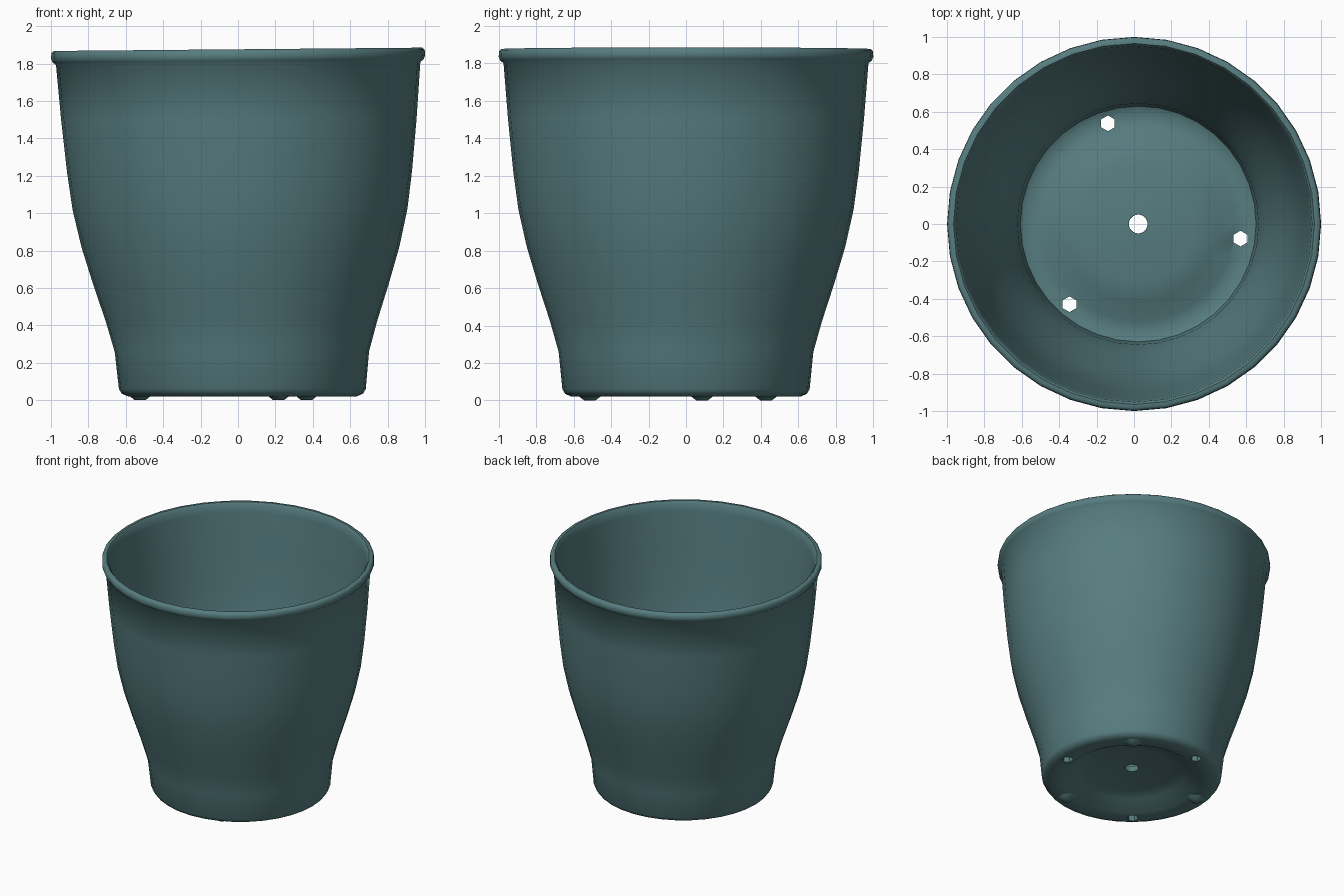
import bpy, bmesh
from math import cos, sin, radians, tau

if "Cube" in bpy.data.objects:
    bpy.data.objects.remove(bpy.data.objects["Cube"])

SEGMENTS = 36
HEIGHT = 1.88

# Single glazed colour
glaze = bpy.data.materials.new("dusty teal")
glaze.use_nodes = True
colour = (0.095, 0.205, 0.215, 1)
glaze.diffuse_color = colour
glaze.node_tree.nodes["Principled BSDF"].inputs["Base Color"].default_value = colour


def make_object(name, bm):
    bmesh.ops.recalc_face_normals(bm, faces=bm.faces)
    mesh = bpy.data.meshes.new(name)
    bm.to_mesh(mesh)
    bm.free()
    mesh.materials.append(glaze)
    obj = bpy.data.objects.new(name, mesh)
    bpy.context.collection.objects.link(obj)
    return obj


def lathe(name, profile):
    """Spin a closed (radius, z) outline with an open centre."""
    bm = bmesh.new()
    rings = [[bm.verts.new((r * cos(tau * i / SEGMENTS), r * sin(tau * i / SEGMENTS), z))
              for i in range(SEGMENTS)] for r, z in profile]
    for a, b in zip(rings, rings[1:] + rings[:1]):
        for i in range(SEGMENTS):
            j = (i + 1) % SEGMENTS
            bm.faces.new((a[i], a[j], b[j], b[i]))
    return make_object(name, bm)


def select_only(obj):
    bpy.ops.object.select_all(action="DESELECT")
    obj.select_set(True)
    bpy.context.view_layer.objects.active = obj


# Pot outline: raised underside, outer wall, rolled rim, inner wall, floor
outside = [(0.05, 0.12), (0.3, 0.11), (0.4, 0.09), (0.5, 0.025), (0.61, 0.02),
           (0.645, 0.035), (0.66, 0.06), (0.68, 0.26), (0.725, 0.42), (0.79, 0.62),
           (0.85, 0.82), (0.895, 1.02), (0.922, 1.22), (0.95, 1.5), (0.974, 1.8)]
rim = [(0.992, 1.815), (1.0, 1.835), (0.998, 1.865), (0.985, 1.876),
       (0.965, 1.876), (0.952, 1.86)]
inside = [(0.945, 1.8), (0.915, 1.5), (0.887, 1.22), (0.86, 1.02), (0.815, 0.82),
          (0.755, 0.62), (0.69, 0.42), (0.645, 0.26), (0.63, 0.085), (0.6, 0.07),
          (0.52, 0.075), (0.42, 0.135), (0.3, 0.155), (0.05, 0.165)]
pot = lathe("pot", outside + rim + inside)

# Slightly hand-made lean of the base and tilt of the rim
for v in pot.data.vertices:
    t = v.co.z / HEIGHT
    v.co.z += 0.009 * v.co.x * t
    v.co.x += 0.024 * (1 - t)

# Drainage holes around the floor
for angle in (106, 230, 352):
    bm = bmesh.new()
    bmesh.ops.create_cone(bm, cap_ends=True, segments=6, radius1=0.042,
                          radius2=0.042, depth=0.6)
    a = radians(angle)
    bmesh.ops.translate(bm, verts=bm.verts,
                        vec=(0.015 + 0.56 * cos(a), 0.56 * sin(a), 0.05))
    cutter = make_object("drain_cutter", bm)
    cutter.hide_render = True
    select_only(pot)
    cut = pot.modifiers.new("drain", "BOOLEAN")
    cut.operation = "DIFFERENCE"
    cut.solver = "EXACT"
    cut.object = cutter
    bpy.ops.object.modifier_apply(modifier=cut.name)
    bpy.data.objects.remove(cutter)

select_only(pot)
bpy.ops.object.shade_smooth_by_angle(angle=radians(50))

# Three low feet between the holes
for n, angle in enumerate((171, 291, 51)):
    bm = bmesh.new()
    bmesh.ops.create_cone(bm, cap_ends=True, segments=10, radius1=0.03,
                          radius2=0.07, depth=0.03)
    a = radians(angle)
    bmesh.ops.translate(bm, verts=bm.verts,
                        vec=(0.02 + 0.55 * cos(a), 0.55 * sin(a), 0.015))
    foot = make_object(f"foot_{n + 1}", bm)
    select_only(foot)
    bpy.ops.object.shade_smooth_by_angle(angle=radians(50))
